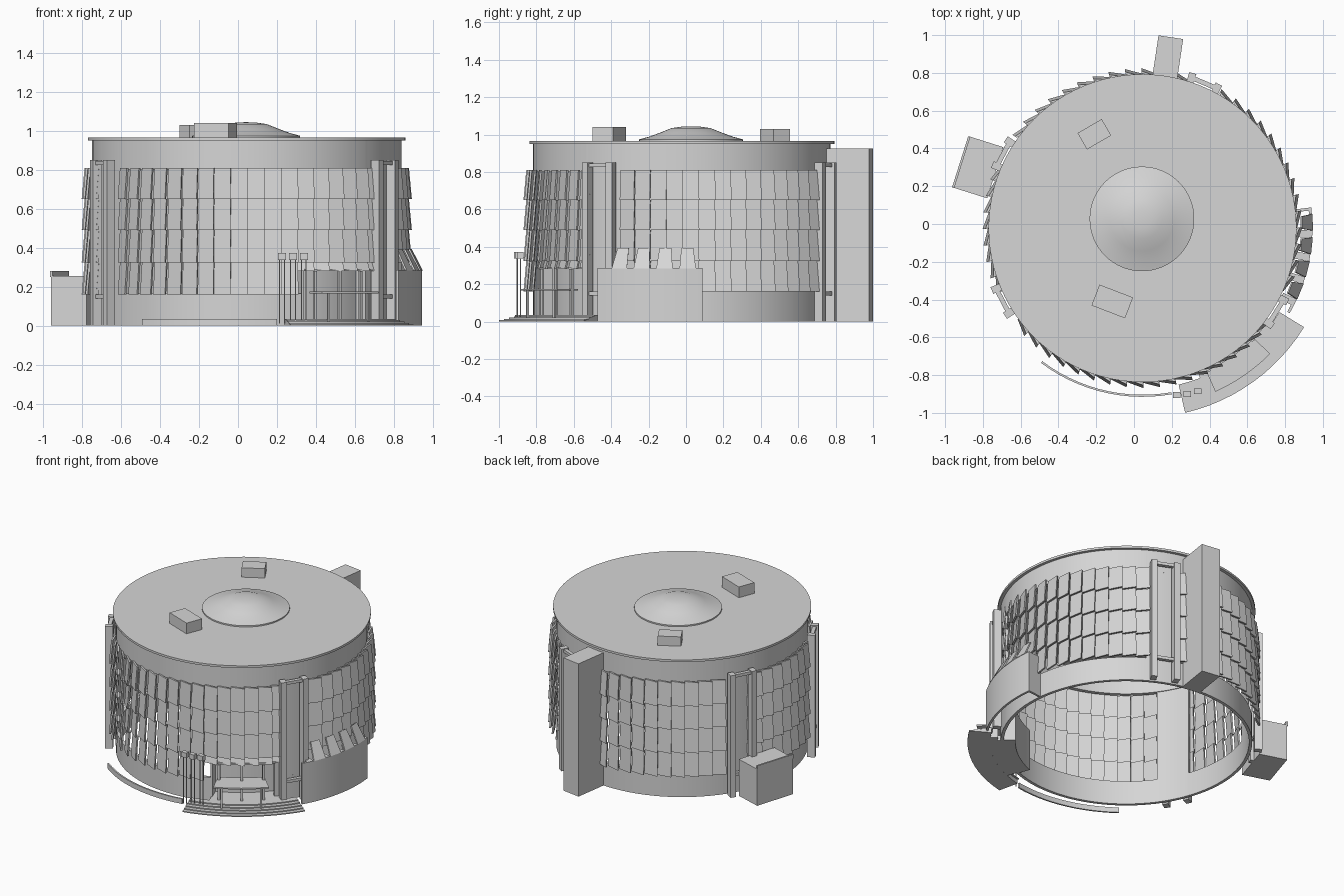
import bpy, bmesh, math
from mathutils import Vector, Matrix

if "Cube" in bpy.data.objects:
    bpy.data.objects.remove(bpy.data.objects["Cube"])

CX, CY = 0.045, -0.022
grey = bpy.data.materials.new("light_grey")
grey.diffuse_color = (0.67, 0.67, 0.67, 1)
grey.use_nodes = True
grey.node_tree.nodes["Principled BSDF"].inputs["Base Color"].default_value = grey.diffuse_color


def finish(bm, name, smooth=False):
    bmesh.ops.recalc_face_normals(bm, faces=bm.faces)
    me = bpy.data.meshes.new(name)
    bm.to_mesh(me)
    bm.free()
    ob = bpy.data.objects.new(name, me)
    me.materials.append(grey)
    bpy.context.collection.objects.link(ob)
    if smooth:
        bpy.context.view_layer.objects.active = ob
        ob.select_set(True)
        bpy.ops.object.shade_smooth_by_angle(angle=math.radians(30))
        ob.select_set(False)
    return ob


def polar(r, deg, z):
    a = math.radians(deg)
    return Vector((CX + r * math.cos(a), CY + r * math.sin(a), z))


def add_arc(bm, r0, r1, z0, z1, a0, a1):
    """Solid ring sector between two radii, heights and angles."""
    full = abs(a1 - a0) >= 360
    n = max(2, round(abs(a1 - a0) / 3.75))
    rings = []
    for i in range(n if full else n + 1):
        a = a0 + (a1 - a0) * i / n
        rings.append([bm.verts.new(polar(r, a, z))
                      for r, z in ((r0, z0), (r1, z0), (r1, z1), (r0, z1))])
    for i in range(n):
        p, q = rings[i], rings[(i + 1) % len(rings)]
        for k in range(4):
            bm.faces.new((p[k], q[k], q[(k + 1) % 4], p[(k + 1) % 4]))
    if not full:
        bm.faces.new(rings[0])
        bm.faces.new(rings[-1][::-1])


def arc(name, *args):
    bm = bmesh.new()
    add_arc(bm, *args)
    return finish(bm, name, True)


def add_hex(bm, lo, hi):
    """Solid between two quads."""
    a = [bm.verts.new(p) for p in lo]
    b = [bm.verts.new(p) for p in hi]
    bm.faces.new(a[::-1])
    bm.faces.new(b)
    for k in range(4):
        j = (k + 1) % 4
        bm.faces.new((a[k], a[j], b[j], b[k]))


def add_box(bm, centre, size, deg):
    m = (Matrix.Translation(centre) @ Matrix.Rotation(math.radians(deg), 4, 'Z')
         @ Matrix.Diagonal((*size, 1)))
    bmesh.ops.create_cube(bm, size=1, matrix=m)


def box(name, x, y, z0, z1, sx, sy, deg):
    bm = bmesh.new()
    add_box(bm, (x, y, (z0 + z1) / 2), (sx, sy, z1 - z0), deg)
    return finish(bm, name)


def lathe(name, x, y, profile, n=64):
    bm = bmesh.new()
    vs = [bm.verts.new((r, 0, z)) for r, z in profile]
    es = [bm.edges.new(e) for e in zip(vs, vs[1:])]
    bmesh.ops.spin(bm, geom=vs + es, axis=(0, 0, 1), cent=(0, 0, 0),
                   angle=math.tau, steps=n)
    bmesh.ops.remove_doubles(bm, verts=bm.verts, dist=1e-4)
    bmesh.ops.translate(bm, verts=bm.verts, vec=(x, y, 0))
    return finish(bm, name, True)


def diff(a, b):
    return abs((a - b + 180) % 360 - 180)


# Drum: roof slab, upper band, lower wall with an entrance gap
lathe("roof_slab", CX, CY, [(0, .95), (.815, .95), (.815, .965), (0, .965)], 96)
arc("upper_wall", .77, .795, .80, .95, 0, 360)
arc("lower_wall", .775, .795, 0, .165, -38, 291)

# Shingled wall panels: each leans out at its foot and at one side
PYLONS = (67, 152, 207.5, 328)
TOWER = 81.5
rows = [.16, .325, .49, .65, .81]
bm = bmesh.new()
N = 60
for i in range(N):
    a = i * 360 / N
    mid = a + 3
    if any(diff(mid, p) < 6.5 for p in PYLONS):
        continue
    entrance = diff(mid, -54) < 16
    for j in range(4):
        z0, z1 = rows[j], rows[j + 1]
        if entrance and j == 0:
            z0 = .28
        t = .012

        def quad(off):
            return [polar(.818 + off, a, z0), polar(.847 + off, a + 6.3, z0),
                    polar(.832 + off, a + 6.3, z1), polar(.804 + off, a, z1)]
        add_hex(bm, quad(-t), quad(0))
finish(bm, "wall_panels")

# Paired columns with tie beams, and the plain strip of wall behind them
for n, p in enumerate(PYLONS):
    arc(f"pylon_wall_{n}", .775, .795, 0, .95, p - 8, p + 8)
    bm = bmesh.new()
    for s in (-5, 5):
        add_box(bm, polar(.838, p + s, .425), (.05, .038, .85), p + s)
    for z in (.835, .15):
        add_box(bm, polar(.835, p, z), (.025, .15, .02), p)
    finish(bm, f"pylon_columns_{n}")

# Stair tower, side annexe and rooftop boxes
box("stair_tower", .178, .875, 0, .925, .132, .23, -8.5)
box("annexe", -.825, .30, 0, .255, .19, .284, -17.5)
box("annexe_lip", -.915, .327, .25, .28, .012, .284, -17.5)
box("roof_box_back", -.21, .475, .96, 1.03, .148, .10, 30)
box("roof_box_front", -.115, -.41, .96, 1.04, .19, .118, -21)

# Shallow dome
lathe("roof_dome", .042, .027,
      [(.277, .96), (.277, .974), (.225, .988), (.17, 1.008),
       (.105, 1.034), (.05, 1.042), (0, 1.044)])

# Low curved kerb
arc("kerb", .882, .893, 0, .035, 233, 280)

# Entrance steps
for k in range(5):
    arc(f"step_{k}", .86 - .01 * (k == 4), 1.003 - .027 * k,
        .007 * k, .007 * (k + 1), -77, -31.5)
arc("entrance_floor", .70, .86, 0, .035, -69, -38)

# Entrance recess, soffit, canopy and posts
arc("recess_wall", .70, .715, 0, .285, -69, -38)
arc("recess_soffit", .70, .83, .28, .29, -69, -38)
for n, a in enumerate((-69, -38)):
    arc(f"recess_side_{n}", .70, .795, 0, .285, a - .5, a + .5)
arc("canopy", .79, .948, .165, .174, -66, -44.6)
bm = bmesh.new()
for a in (-65, -55, -45.5):
    add_box(bm, polar(.83, a, .155), (.016, .016, .25), a)
for a in (-63, -47.5):
    add_box(bm, polar(.925, a, .095), (.012, .012, .15), a)
finish(bm, "entrance_posts")

# Lamp heads on thin poles
bm = bmesh.new()
for x, y in ((.226, -.905), (.282, -.90), (.338, -.885)):
    add_box(bm, (x, y, .355), (.04, .03, .035), 0)
    for s in (-.012, .012):
        add_box(bm, (x + s, y, .18), (.005, .005, .34), 0)
finish(bm, "lamp_posts")

# Curved screen wall with tilted skylight fins leaning back to the drum
arc("screen_wall", .885, .90, 0, .285, -30, 7)
arc("screen_wall_end", .79, .90, 0, .285, 6, 7)
bm = bmesh.new()
for a in (2, -6, -14, -22):
    lo = [polar(.895, a - 2.8, .28), polar(.895, a + 2.8, .28),
          polar(.838, a + 2.2, .39), polar(.838, a - 2.2, .39)]
    add_hex(bm, lo, [v + Vector((.008, 0, .004)) for v in lo])
finish(bm, "skylight_fins")
bm = bmesh.new()
for a in (-2, -10, -18, -26):
    add_arc(bm, .82, .89, .275, .283, a - 1.3, a + 1.3)
finish(bm, "skylight_ledges")
